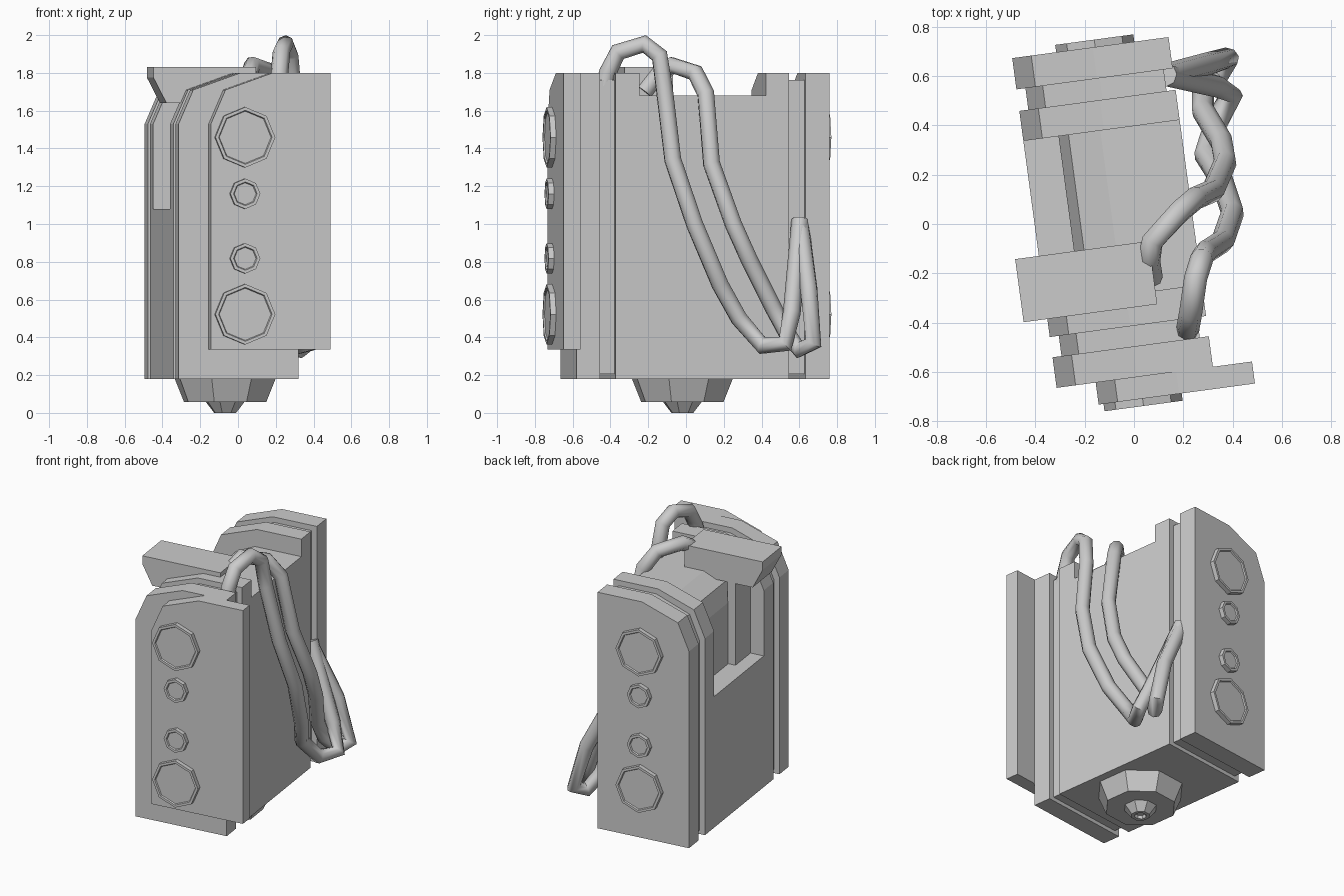
import bpy, bmesh, math
from mathutils import Matrix

if "Cube" in bpy.data.objects:
    bpy.data.objects.remove(bpy.data.objects["Cube"])

TURN = Matrix.Rotation(math.radians(7.67), 4, 'Z')   # whole unit stands slightly turned

grey = bpy.data.materials.new("plain_grey")
grey.diffuse_color = (0.6, 0.6, 0.6, 1)
grey.use_nodes = True
grey.node_tree.nodes["Principled BSDF"].inputs["Base Color"].default_value = grey.diffuse_color


def finish(name, bm):
    bmesh.ops.recalc_face_normals(bm, faces=bm.faces)
    mesh = bpy.data.meshes.new(name)
    bm.to_mesh(mesh)
    bm.free()
    mesh.materials.append(grey)
    ob = bpy.data.objects.new(name, mesh)
    bpy.context.collection.objects.link(ob)
    ob.matrix_world = TURN
    return ob


def extrude_profile(name, profile, y0, y1):
    """Extrude an x-z outline from y0 to y1."""
    bm = bmesh.new()
    face = bm.faces.new([bm.verts.new((x, y0, z)) for x, z in profile])
    out = bmesh.ops.extrude_face_region(bm, geom=[face])
    verts = [v for v in out['geom'] if isinstance(v, bmesh.types.BMVert)]
    bmesh.ops.translate(bm, verts=verts, vec=(0, y1 - y0, 0))
    return finish(name, bm)


def plate_profile(shift=0.0, bottom=0.18, inset=0.0):
    """Plate outline with a two-step chamfer on the upper left corner."""
    i = inset
    return [(x + shift, z) for x, z in (
        (-0.40 + i, bottom + i * 0.7), (0.24 - i, bottom + i * 0.7), (0.24 - i, 1.80 - i),
        (-0.07 + i * 0.3, 1.80 - i), (-0.322 + i * 0.8, 1.71 - i), (-0.40 + i, 1.53 - i * 0.7))]


def lathe(name, rings, centre, axis='Z', phase=0.0, sides=8):
    """Stack of (radius, offset) rings, capped at both ends."""
    bm = bmesh.new()
    loops = []
    for r, h in rings:
        loop = []
        for k in range(sides):
            a = phase + k * 2 * math.pi / sides
            p, q = r * math.cos(a), r * math.sin(a)
            co = (p, q, h) if axis == 'Z' else (p, h, q)
            loop.append(bm.verts.new([c + d for c, d in zip(centre, co)]))
        loops.append(loop)
    for a, b in zip(loops, loops[1:]):
        for k in range(sides):
            n = (k + 1) % sides
            bm.faces.new((a[k], a[n], b[n], b[k]))
    bm.faces.new(loops[0])
    bm.faces.new(loops[-1])
    return finish(name, bm)


def cable(name, points, radius=0.047):
    curve = bpy.data.curves.new(name, 'CURVE')
    curve.dimensions = '3D'
    curve.bevel_depth = radius
    curve.bevel_resolution = 2
    curve.use_fill_caps = True
    spline = curve.splines.new('POLY')
    spline.points.add(len(points) - 1)
    for p, co in zip(spline.points, points):
        p.co = (*co, 1)
    spline.use_smooth = True
    curve.materials.append(grey)
    ob = bpy.data.objects.new(name, curve)
    bpy.context.collection.objects.link(ob)
    bpy.ops.object.select_all(action='DESELECT')
    ob.select_set(True)
    bpy.context.view_layer.objects.active = ob
    bpy.ops.object.convert(target='MESH')
    bpy.ops.object.shade_smooth_by_angle(angle=math.radians(60))


# Main body with the deep notch on its left side
extrude_profile("body", [(-0.40, 0.18), (0.24, 0.18), (0.24, 1.68), (-0.085, 1.68),
                         (-0.215, 1.62), (-0.256, 1.50), (-0.256, 1.08), (-0.40, 1.08)],
                -0.285, 0.40)

# End plates and the narrower layers between them
extrude_profile("rear_inner_plate", plate_profile(), 0.394, 0.517)
extrude_profile("rear_groove", plate_profile(inset=0.037), 0.51, 0.61)
extrude_profile("rear_plate", plate_profile(), 0.605, 0.733)
extrude_profile("front_inner_plate", plate_profile(), -0.409, -0.28)
extrude_profile("front_groove", plate_profile(inset=0.037), -0.50, -0.40)
extrude_profile("front_plate", plate_profile(), -0.617, -0.492)
extrude_profile("front_cover", plate_profile(shift=0.16, bottom=0.336), -0.707, -0.617)

# Clamp across the top and the post below it
extrude_profile("clamp", [(-0.497, 1.83), (-0.497, 1.775), (-0.427, 1.64),
                          (0.05, 1.64), (0.05, 1.83)], -0.335, -0.077)
extrude_profile("clamp_post", [(-0.307, 1.07), (-0.25, 1.07), (-0.25, 1.66), (-0.307, 1.66)],
                -0.285, -0.077)

# Round caps on the front and rear faces
for side, face_y, sign in (("front", -0.707, -1), ("rear", 0.733, 1)):
    for n, (z, r) in enumerate(((1.459, 0.16), (1.16, 0.08), (0.818, 0.08), (0.522, 0.16))):
        lathe(f"{side}_cap_{n + 1}",
              [(r, -0.01 * sign), (r, 0.03 * sign), (r - 0.017, 0.03 * sign),
               (r - 0.022, 0.022 * sign)],
              (-0.06, face_y, z), axis='Y')

# Stepped nozzle underneath with a small hole in its tip
lathe("nozzle", [(0.276, 0.19), (0.276, 0.18), (0.225, 0.057), (0.105, 0.057), (0.06, 0.0),
                 (0.038, 0.0), (0.032, 0.02)], (-0.07, -0.01, 0), phase=math.pi / 8)

# Two hanging cables from the top to the rear groove
cable("outer_cable", [
    (0.215, -0.45, 1.66), (0.22, -0.415, 1.80), (0.23, -0.36, 1.91), (0.25, -0.22, 1.953),
    (0.275, -0.14, 1.89), (0.29, -0.115, 1.72), (0.36, -0.07, 1.34), (0.40, 0.045, 1.0),
    (0.355, 0.18, 0.68), (0.29, 0.28, 0.50), (0.33, 0.405, 0.355), (0.395, 0.525, 0.365),
    (0.33, 0.56, 0.53), (0.13, 0.605, 1.02)])
cable("inner_cable", [
    (0.07, -0.22, 1.70), (0.06, -0.15, 1.79), (0.075, -0.07, 1.84), (0.185, 0.05, 1.80),
    (0.25, 0.105, 1.69), (0.32, 0.135, 1.32), (0.37, 0.25, 1.0), (0.355, 0.335, 0.81),
    (0.28, 0.46, 0.56), (0.28, 0.53, 0.43), (0.335, 0.60, 0.335), (0.38, 0.675, 0.37),
    (0.30, 0.65, 0.66), (0.13, 0.605, 1.0)])
